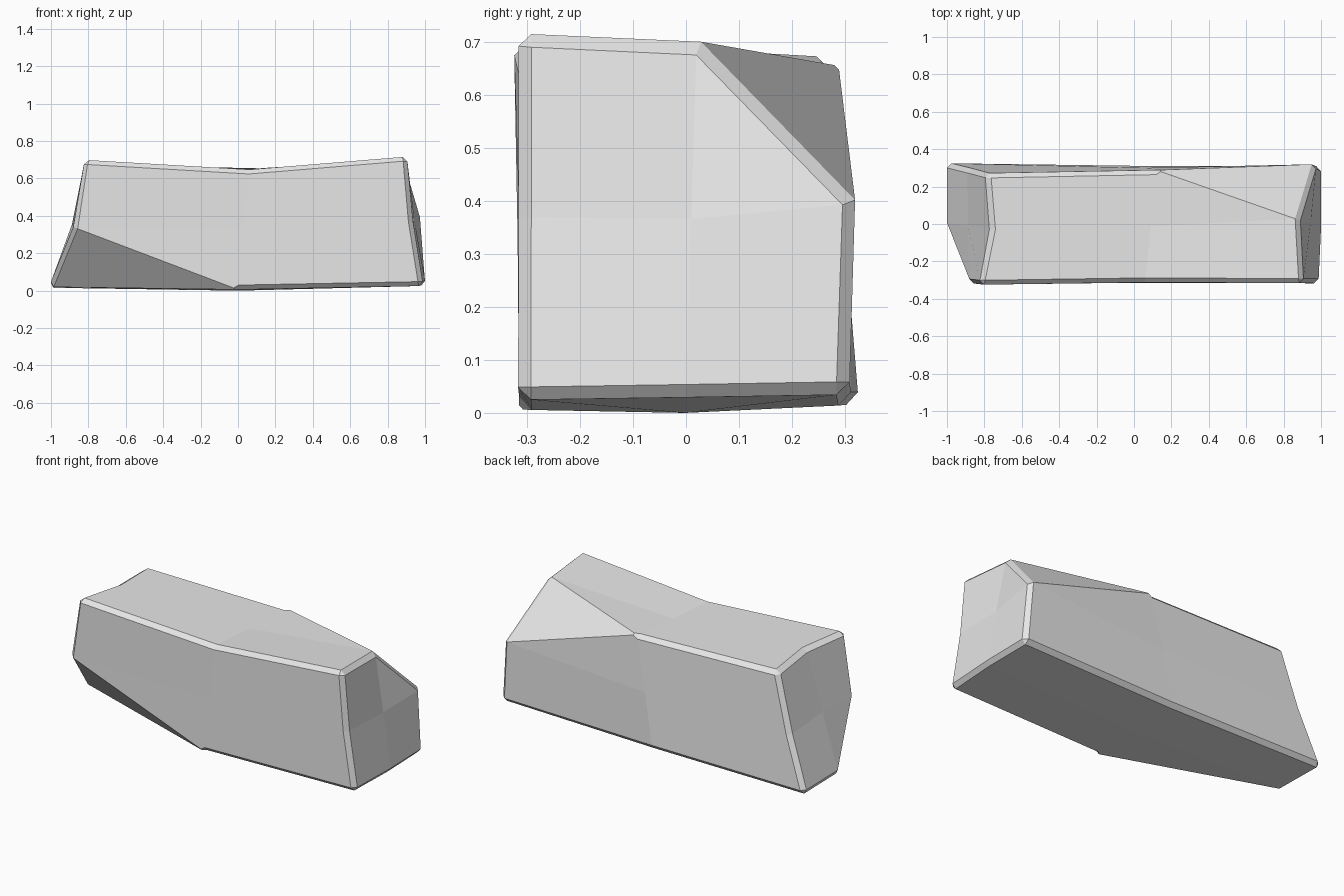
import bpy
import bmesh
import math
from mathutils import Vector

cube = bpy.data.objects.get("Cube")
if cube:
    bpy.data.objects.remove(cube, do_unlink=True)

# Stone lattice: sign triples (x, y, z) name corners and edge midpoints.
# Two corners are left out: they are broken off.
points = {
    # top rim
    "-++": (-.79, .27, .672), "0++": (.12, .288, .655),
    "-0+": (-.765, -.03, .69), "+0+": (.885, .02, .702),
    "--+": (-.825, -.325, .70), "0-+": (.06, -.312, .648), "+-+": (.905, -.316, .718),
    # upright edges
    "--0": (-.88, -.318, .34), "+-0": (.935, -.316, .37),
    "-+0": (-.89, .297, .33), "++0": (.975, .32, .395),
    # bottom rim
    "-+-": (-1.01, .327, .015), "0+-": (0, .312, .015), "++-": (1.0, .308, .035),
    "-0-": (-1.01, .01, .02), "+0-": (1.005, 0, .03),
    "0--": (0, -.315, .006), "+--": (.99, -.317, .025),
}
points = {name: Vector(p) for name, p in points.items()}

# Face centres sit halfway between opposite edge midpoints
for name, a, b in (("00+", "0-+", "0++"), ("00-", "0--", "0+-"),
                   ("0-0", "0--", "0-+"), ("0+0", "0+-", "0++"),
                   ("-00", "-0-", "-0+"), ("+00", "+0-", "+0+")):
    points[name] = (points[a] + points[b]) / 2
points["00-"].z = 0
points["00+"].z -= .008

bm = bmesh.new()
verts = {name: bm.verts.new(p) for name, p in points.items()}


def label(axis, side, u, v):
    signs = [u, v]
    signs.insert(axis, side)
    return "".join(signs)


# Six sides of four patches each; a missing corner makes a triangle
for axis in range(3):
    for side in "-+":
        for u in "-+":
            for v in "-+":
                ring = (label(axis, side, "0", "0"), label(axis, side, u, "0"),
                        label(axis, side, u, v), label(axis, side, "0", v))
                bm.faces.new([verts[n] for n in ring if n in verts])

# Broken corners
for ring in (("--0", "0--", "-0-"), ("0++", "+0+", "++0")):
    bm.faces.new([verts[n] for n in ring])
bmesh.ops.recalc_face_normals(bm, faces=bm.faces)

mesh = bpy.data.meshes.new("stone_block")
bm.to_mesh(mesh)
bm.free()
stone = bpy.data.objects.new("stone_block", mesh)
bpy.context.collection.objects.link(stone)

# Narrow worn edges on the sharp corners only
bevel = stone.modifiers.new("worn_edges", "BEVEL")
bevel.width = .024
bevel.segments = 1
bevel.limit_method = "ANGLE"
bevel.angle_limit = math.radians(60)

# Stone colour
grey = (.8, .8, .8, 1)
material = bpy.data.materials.new("stone_grey")
material.use_nodes = True
material.diffuse_color = grey
material.node_tree.nodes["Principled BSDF"].inputs["Base Color"].default_value = grey
mesh.materials.append(material)
